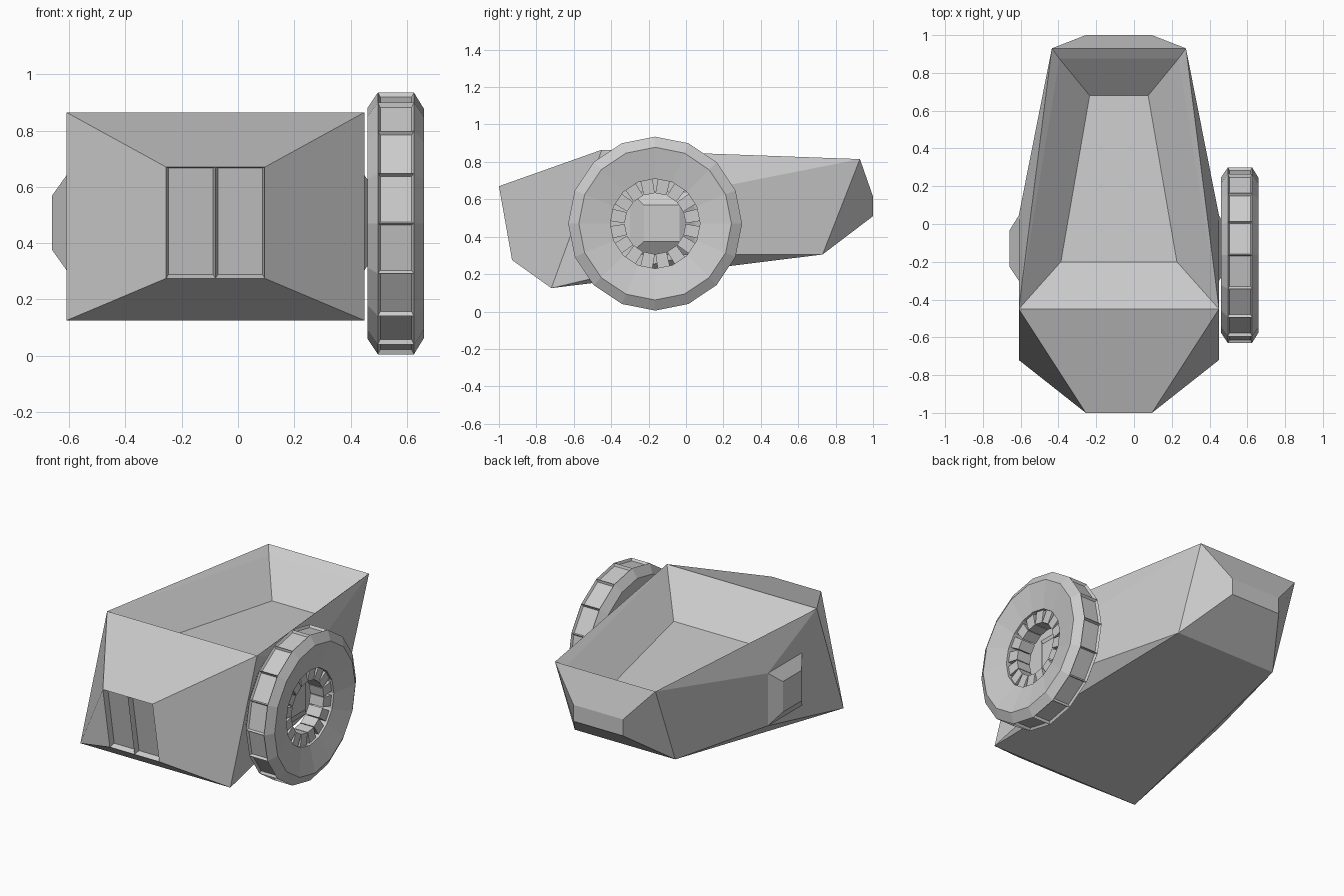
import bpy, bmesh, math

if "Cube" in bpy.data.objects:
    bpy.data.objects.remove(bpy.data.objects["Cube"])

CX = -0.08  # centre line of the body

grey = bpy.data.materials.new("mid_grey")
grey.diffuse_color = (0.6, 0.6, 0.6, 1)
grey.use_nodes = True
grey.node_tree.nodes["Principled BSDF"].inputs["Base Color"].default_value = grey.diffuse_color


def finish(bm, name):
    bmesh.ops.recalc_face_normals(bm, faces=bm.faces)
    mesh = bpy.data.meshes.new(name)
    bm.to_mesh(mesh)
    bm.free()
    mesh.materials.append(grey)
    obj = bpy.data.objects.new(name, mesh)
    bpy.context.collection.objects.link(obj)
    return obj


def build_body():
    bm = bmesh.new()
    # Half outline: (half width, y, z)
    points = {
        "nose_top": (0.175, -1.0, 0.67), "nose_low": (0.175, -0.93, 0.275),
        "ridge": (0.53, -0.45, 0.865), "keel": (0.53, -0.72, 0.125),
        "rear_top": (0.355, 0.93, 0.815), "rear_low": (0.355, 0.73, 0.305),
        "tail_top": (0.175, 1.0, 0.615), "tail_low": (0.175, 1.0, 0.51),
        "floor_front": (0.307, -0.2, 0.655), "floor_rear": (0.155, 0.68, 0.60),
        "lip": (0.315, 0.875, 0.775),
        # Axle mount base (a) and cap (b)
        "a0": (0.53, -0.30, 0.64), "a1": (0.53, 0.045, 0.64),
        "a2": (0.53, 0.045, 0.305), "a3": (0.53, -0.30, 0.305),
        "b0": (0.58, -0.225, 0.57), "b1": (0.58, -0.035, 0.57),
        "b2": (0.58, -0.035, 0.375), "b3": (0.58, -0.225, 0.375),
    }
    v = {(n, s): bm.verts.new((CX + s * x, y, z))
         for n, (x, y, z) in points.items() for s in (-1, 1)}

    # Faces repeated on both sides
    sides = ["nose_top ridge keel nose_low", "ridge keel a3 a0", "ridge a0 a1",
             "ridge a1 rear_top", "keel a3 a2", "keel a2 rear_low",
             "rear_top a1 a2 rear_low", "rear_top rear_low tail_low tail_top",
             "ridge rear_top lip", "ridge lip floor_rear floor_front", "b0 b1 b2 b3"]
    sides += [f"a{i} a{(i + 1) % 4} b{(i + 1) % 4} b{i}" for i in range(4)]
    for s in (-1, 1):
        for face in sides:
            bm.faces.new([v[n, s] for n in face.split()])

    # Faces that span the body
    for a, b in (("keel", "rear_low"), ("rear_low", "tail_low"),
                 ("tail_low", "tail_top"), ("tail_top", "rear_top"),
                 ("ridge", "floor_front"), ("floor_front", "floor_rear"),
                 ("floor_rear", "lip"), ("lip", "rear_top")):
        bm.faces.new([v[a, -1], v[a, 1], v[b, 1], v[b, -1]])

    # Nose with two recessed panes
    mid_top = bm.verts.new((CX, -1.0, 0.67))
    mid_low = bm.verts.new((CX, -0.93, 0.275))
    for mid, a, b in ((mid_top, "nose_top", "ridge"), (mid_low, "nose_low", "keel")):
        bm.faces.new([v[a, -1], mid, v[a, 1], v[b, 1], v[b, -1]])
    panes = [bm.faces.new([v["nose_top", s], mid_top, mid_low, v["nose_low", s]])
             for s in (-1, 1)]
    bmesh.ops.recalc_face_normals(bm, faces=bm.faces)
    bmesh.ops.inset_individual(bm, faces=panes, thickness=0.012, depth=-0.035)
    return finish(bm, "body")


def build_wheel():
    bm = bmesh.new()
    n, cy, cz = 16, -0.165, 0.47
    # Closed cross-section: (x, radius)
    section = [(0.46, 0.41), (0.497, 0.465), (0.625, 0.465), (0.66, 0.408),
               (0.625, 0.24), (0.495, 0.24)]
    rings = [[bm.verts.new((x, cy + r * math.sin(2 * math.pi * i / n),
                            cz + r * math.cos(2 * math.pi * i / n)))
              for i in range(n)] for x, r in section]
    bands = []
    for k, ring in enumerate(rings):
        nxt = rings[(k + 1) % len(rings)]
        bands.append([bm.faces.new([ring[i], ring[(i + 1) % n],
                                    nxt[(i + 1) % n], nxt[i]]) for i in range(n)])
    bmesh.ops.recalc_face_normals(bm, faces=bm.faces)
    # Recessed tread blocks and inward hub teeth
    bmesh.ops.inset_individual(bm, faces=bands[1], thickness=0.012, depth=-0.015)
    bmesh.ops.inset_individual(bm, faces=bands[4], thickness=0.02, depth=0)
    bmesh.ops.inset_individual(bm, faces=bands[4], thickness=0.004, depth=0.075)
    return finish(bm, "wheel")


build_body()
build_wheel()
